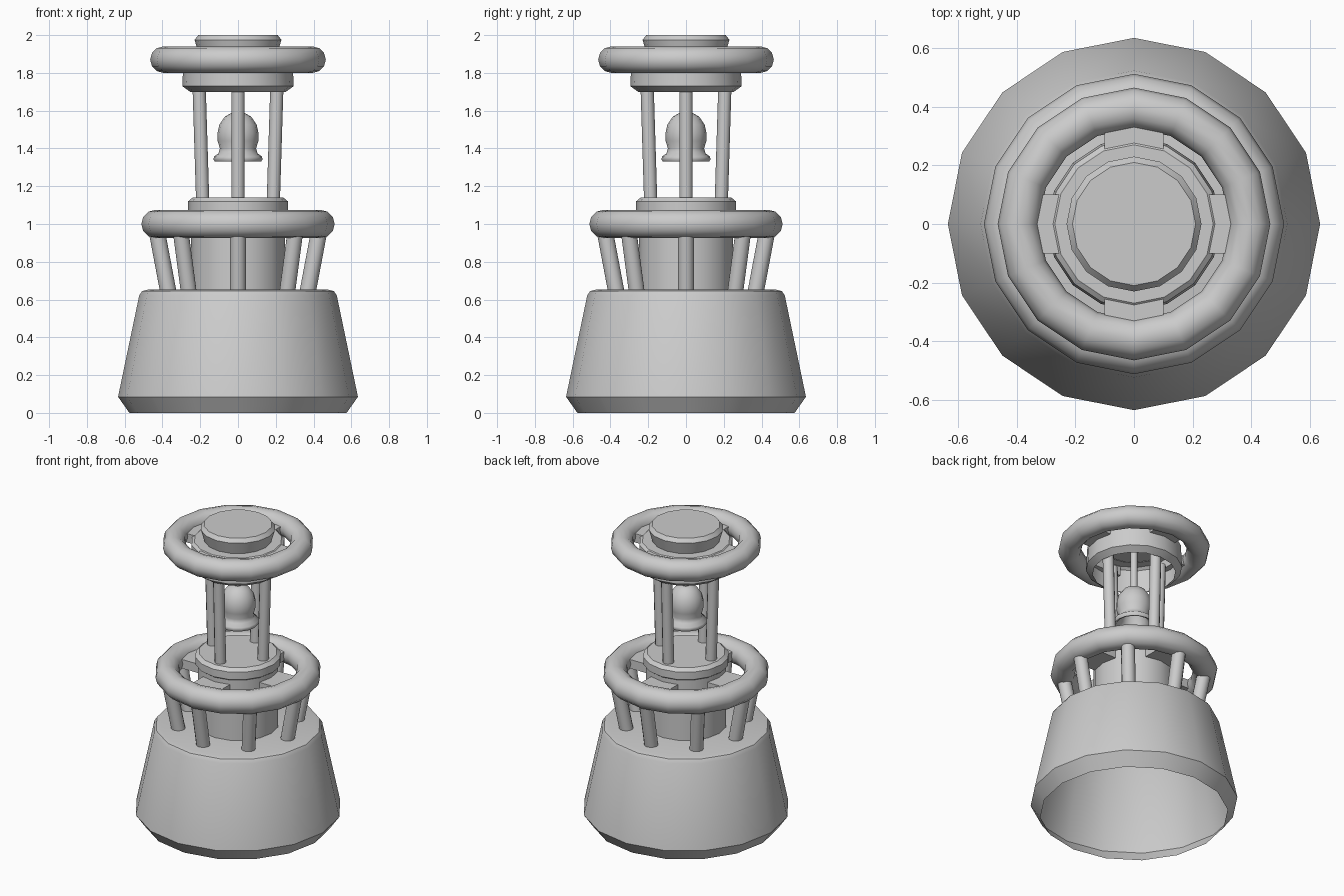
import bpy, math
from mathutils import Vector

if "Cube" in bpy.data.objects:
    bpy.data.objects.remove(bpy.data.objects["Cube"])

def finish(ob, name, angle=40):
    ob.name = name
    bpy.ops.object.select_all(action='DESELECT')
    ob.select_set(True)
    bpy.context.view_layer.objects.active = ob
    bpy.ops.object.shade_smooth_by_angle(angle=math.radians(angle))
    return ob

def lathe(name, profile, n=16, angle=40):
    """Revolve (radius, z) points around z; radius 0 makes a pole."""
    verts, faces, rings = [], [], []
    for r, z in profile:
        if r == 0:
            rings.append([len(verts)] * n)
            verts.append((0, 0, z))
        else:
            rings.append(list(range(len(verts), len(verts) + n)))
            for i in range(n):
                a = 2 * math.pi * i / n
                verts.append((r * math.cos(a), r * math.sin(a), z))
    for lo, hi in zip(rings, rings[1:]):
        for i in range(n):
            j = (i + 1) % n
            faces.append(list(dict.fromkeys((lo[i], lo[j], hi[j], hi[i]))))
    me = bpy.data.meshes.new(name)
    me.from_pydata(verts, [], faces)
    ob = bpy.data.objects.new(name, me)
    bpy.context.collection.objects.link(ob)
    return finish(ob, name, angle)

def ring(name, major, minor, z):
    bpy.ops.mesh.primitive_torus_add(major_radius=major, minor_radius=minor,
                                     major_segments=16, minor_segments=12, location=(0, 0, z))
    return finish(bpy.context.object, name, 60)

def posts(name, count, radius, r0, z0, r1, z1):
    for i in range(count):
        a = 2 * math.pi * i / count
        d = Vector((math.cos(a), math.sin(a), 0))
        p, q = d * r0 + Vector((0, 0, z0)), d * r1 + Vector((0, 0, z1))
        bpy.ops.mesh.primitive_cylinder_add(vertices=12, radius=radius, depth=(q - p).length,
                                            location=(p + q) / 2)
        ob = bpy.context.object
        ob.rotation_euler = (q - p).to_track_quat('Z', 'Y').to_euler()
        finish(ob, f"{name}_{i + 1}")

def spokes(name, r0, r1, z, width, height):
    for i in range(4):
        a = i * math.pi / 2
        m = (r0 + r1) / 2
        bpy.ops.mesh.primitive_cube_add(size=1, location=(m * math.cos(a), m * math.sin(a), z),
                                        rotation=(0, 0, a))
        ob = bpy.context.object
        ob.name = f"{name}_{i + 1}"
        ob.scale = (r1 - r0, width, height)

# Hollow float body, open underneath
lathe("float_body", [(0.575, 0), (0.635, 0.085), (0.523, 0.622), (0.508, 0.645),
                     (0.48, 0.652), (0, 0.654)], angle=25)

# Central column with a bevelled cap
lathe("column", [(0.25, 0.64), (0.25, 1.06), (0.264, 1.07), (0.264, 1.12),
                 (0.24, 1.14), (0, 1.14)])

# Lower guard ring, its legs and spokes
ring("lower_ring", 0.437, 0.075, 1.0)
posts("ring_leg", 8, 0.043, 0.367, 0.63, 0.435, 0.99)
spokes("lower_spoke", 0.23, 0.42, 1.0, 0.2, 0.06)

# Upper posts
posts("upper_post", 4, 0.035, 0.187, 1.12, 0.209, 1.83)

# Lamp housing, open underneath, with its lid
lathe("housing", [(0.254, 1.70), (0.295, 1.73), (0.288, 1.88), (0.27, 1.895), (0, 1.895)])
lathe("lid", [(0.205, 1.89), (0.23, 1.975), (0.21, 2.0), (0, 2.0)])
ring("upper_ring", 0.395, 0.07, 1.87)
spokes("upper_spoke", 0.25, 0.38, 1.86, 0.2, 0.06)

# Bell and its hanger
lathe("bell", [(0.0, 1.50), (0.07, 1.45), (0.08, 1.38), (0.108, 1.335), (0.122, 1.33),
               (0.13, 1.342), (0.127, 1.357), (0.103, 1.375), (0.096, 1.40), (0.108, 1.44),
               (0.109, 1.48), (0.099, 1.525), (0.07, 1.568), (0.035, 1.588), (0, 1.59)], 16, 50)
lathe("bell_hanger", [(0.022, 1.57), (0.022, 1.89)], 10)
